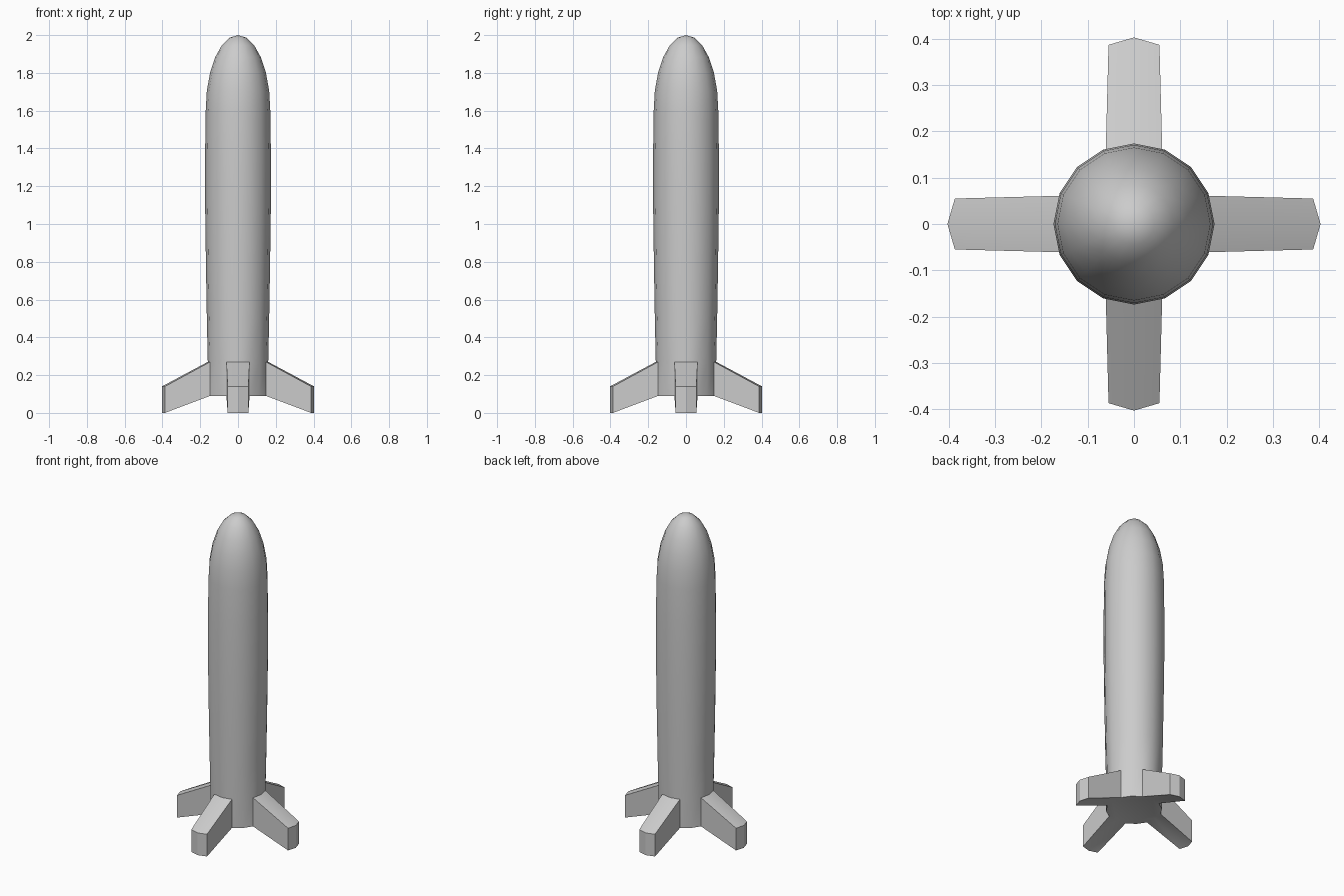
import bpy, bmesh, math

if "Cube" in bpy.data.objects:
    bpy.data.objects.remove(bpy.data.objects["Cube"])

SIDES = 16
# (radius, height) rings from the tail up to the shoulder
profile = [(0.16, 0.09), (0.16, 0.27), (0.165, 0.5), (0.17, 0.8),
           (0.174, 1.1), (0.174, 1.38), (0.171, 1.6)]
# rounded nose rings
profile += [(0.171 * math.cos(a), 1.6 + 0.4 * math.sin(a))
            for a in (math.radians(d) for d in (15, 30, 45, 60, 75))]

bm = bmesh.new()


def ring(r, z):
    return [bm.verts.new((r * math.cos(2 * math.pi * i / SIDES),
                          r * math.sin(2 * math.pi * i / SIDES), z))
            for i in range(SIDES)]


# body: stacked rings, closed at both ends
rings = [ring(r, z) for r, z in profile]
bm.faces.new(rings[0][::-1])
tip = bm.verts.new((0, 0, 2.0))
tail_faces = []
for k, (lo, hi) in enumerate(zip(rings, rings[1:])):
    for i in range(SIDES):
        j = (i + 1) % SIDES
        f = bm.faces.new((lo[i], lo[j], hi[j], hi[i]))
        if k == 0:
            tail_faces.append(f)
for i in range(SIDES):
    bm.faces.new((rings[-1][i], rings[-1][(i + 1) % SIDES], tip))

# fins: extrude two neighbouring tail faces on each of the four sides
for q in range(4):
    a = q * math.pi / 2
    c, s = math.cos(a), math.sin(a)
    pair = [tail_faces[(q * 4 - 1) % SIDES], tail_faces[q * 4]]
    geom = bmesh.ops.extrude_face_region(bm, geom=pair)["geom"]
    bmesh.ops.delete(bm, geom=pair, context='FACES')
    for v in (g for g in geom if isinstance(g, bmesh.types.BMVert)):
        across = -v.co.x * s + v.co.y * c
        centre = abs(across) < 0.01
        out = 0.403 if centre else 0.387
        w = 0 if centre else math.copysign(0.055, across)
        z = 0.14 if v.co.z > 0.2 else 0.0
        v.co = (out * c - w * s, out * s + w * c, z)

bmesh.ops.recalc_face_normals(bm, faces=bm.faces)
mesh = bpy.data.meshes.new("rocket_body_with_fins")
bm.to_mesh(mesh)
bm.free()
rocket = bpy.data.objects.new("rocket_body_with_fins", mesh)
bpy.context.collection.objects.link(rocket)
bpy.context.view_layer.objects.active = rocket
rocket.select_set(True)
bpy.ops.object.shade_smooth_by_angle(angle=math.radians(30))
